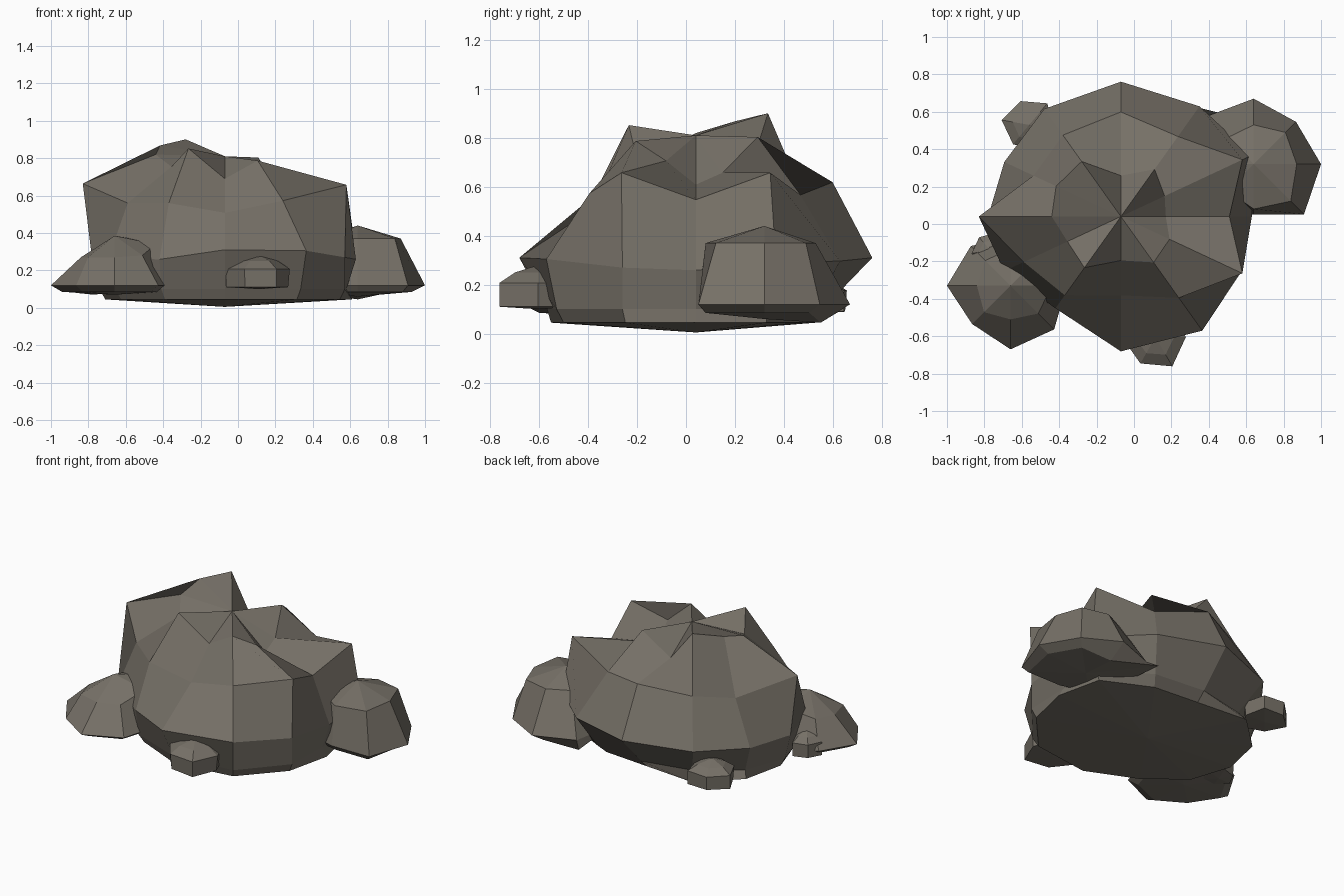
import bpy
import bmesh
from math import cos, sin, radians

cube = bpy.data.objects.get("Cube")
if cube:
    bpy.data.objects.remove(cube, do_unlink=True)

stone = bpy.data.materials.new("warm grey stone")
stone.use_nodes = True
COLOUR = (0.18, 0.162, 0.135, 1)
stone.diffuse_color = COLOUR
stone.node_tree.nodes["Principled BSDF"].inputs["Base Color"].default_value = COLOUR


def rock(name, centre, top, bottom, rings, squash=1.0, turn=0.0):
    """Skin rings of (radius, height) points, listed downwards, between two poles."""
    cx, cy = centre
    bm = bmesh.new()
    rows = []
    for ring in rings:
        row = []
        for i, (r, z) in enumerate(ring):
            a = radians(turn + 360 * i / len(ring))
            row.append(bm.verts.new((cx + r * cos(a), cy + squash * r * sin(a), z)))
        rows.append(row)
    first = bm.verts.new((cx, cy, top))
    last = bm.verts.new((cx, cy, bottom))
    n = len(rows[0])
    for i in range(n):
        j = (i + 1) % n
        bm.faces.new((first, rows[0][i], rows[0][j]))
        bm.faces.new((last, rows[-1][j], rows[-1][i]))
        for upper, lower in zip(rows, rows[1:]):
            bm.faces.new((upper[i], lower[i], lower[j], upper[j]))
    bmesh.ops.recalc_face_normals(bm, faces=bm.faces)
    mesh = bpy.data.meshes.new(name)
    bm.to_mesh(mesh)
    bm.free()
    mesh.materials.append(stone)
    obj = bpy.data.objects.new(name, mesh)
    bpy.context.collection.objects.link(obj)
    return obj


def sloped(radii, base, slope):
    """Points pushed out along a slope: the wider, the higher."""
    return [(r, base + slope * r) for r in radii]


def level(radii, z):
    return [(r, z) for r in radii]


# Main boulder: radii run anticlockwise from +x in steps of 30 degrees
crown = [.24, .27, .36, .27, .42, .40, .37, .33, .39, .29, .35, .30]
shoulder = [.58, .75, .61, .69, .62, .54, .76, .60, .60, .52, .62, .75]
waist = [.70, .81, .84, .89, .82, .72, .71, .72, .70, .89, .87, .74]
foot = [.65, .73, .69, .64, .64, .66, .67, .68, .68, .75, .81, .74]
sole = [.68, .71, .62, .57, .70, .67, .64, .64, .64, .73, .77, .71]
rock("main_boulder", (-.07, .04), .81, .005,
     [sloped(crown, .22, 1.62), sloped(shoulder, .17, .65), sloped(waist, .07, .27),
      level(foot, .1), level(sole, .045)], squash=.81)

# Large side stone, with one low corner reaching behind the boulder
rock("side_stone", (.64, .32), .44, .06,
     [level([.23, .24, .21, .2, .2, .2, .24, .28], .37),
      level([.36, .32, .35, .36, .3, .3, .27, .38], .12),
      [(.29, .085), (.26, .085), (.23, .045), (.43, .09),
       (.27, .085), (.27, .085), (.24, .085), (.34, .085)]])

# Front corner stone
rock("corner_stone", (-.66, -.33), .385, .07,
     [[(.22, .34), (.22, .36), (.2, .33), (.19, .28),
       (.18, .27), (.2, .27), (.18, .27), (.21, .28)],
      level([.30, .30, .26, .30, .34, .29, .34, .33], .12),
      level([.25, .25, .22, .25, .28, .24, .27, .27], .085)])

# Pebbles around the foot: name, centre, top, bottom, radius, turn
PEBBLES = [
    ("front_pebble", (.115, -.605), .28, .10, .18, 0),
    ("back_pebble", (-.56, .53), .24, .08, .15, -10),
    ("flank_pebble", (-.77, -.14), .23, .07, .10, 10),
]
for name, centre, top, low, r, turn in PEBBLES:
    mid = low + .6 * (top - low)
    rock(name, centre, top, low,
         [level([r * .55, r * .6] * 3, top - .03),
          level([r * .9, r] * 3, mid),
          level([r * .85, r] * 3, low + .01)], turn=turn)
